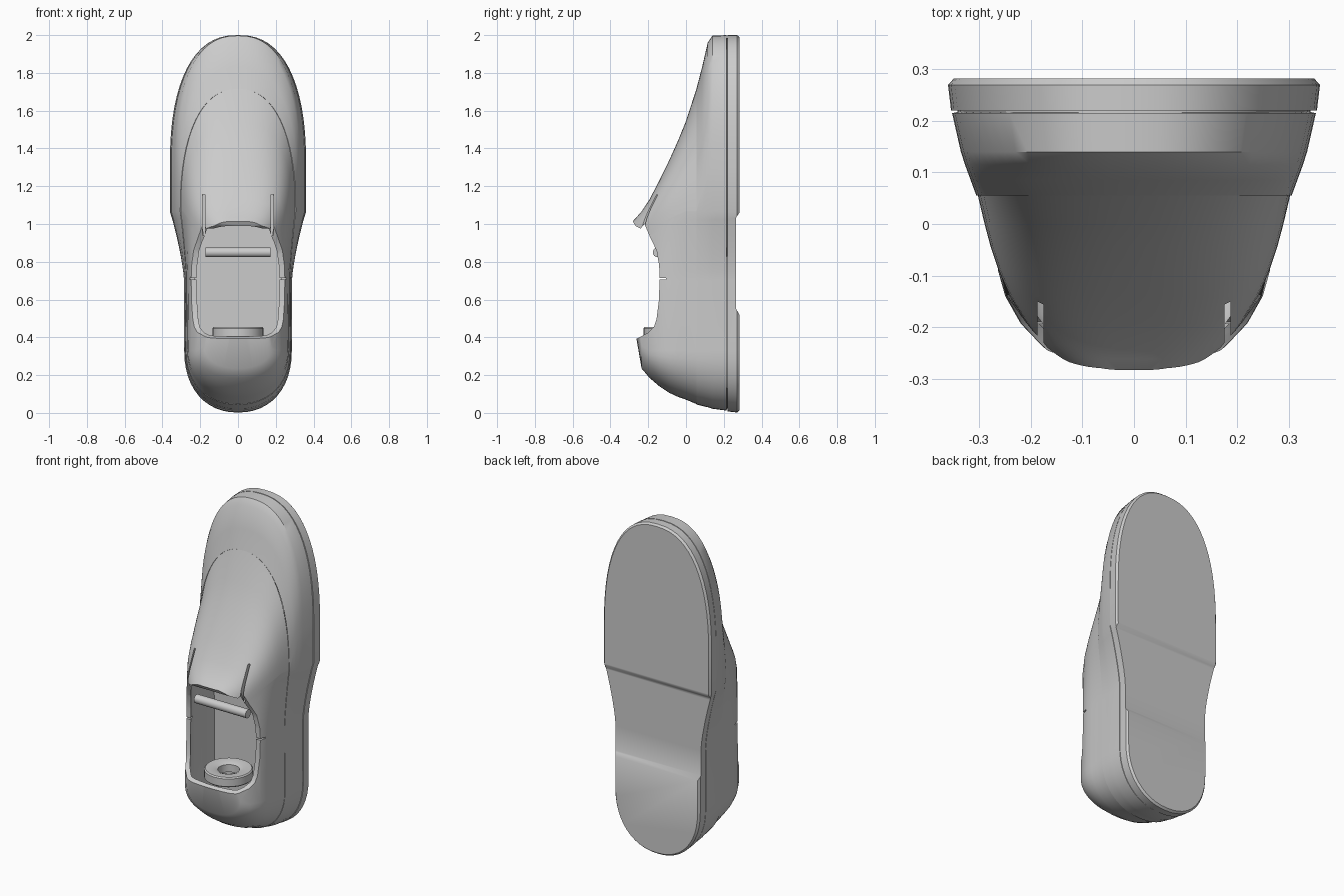
import bpy, bmesh, math
from mathutils import Vector

if "Cube" in bpy.data.objects:
    bpy.data.objects.remove(bpy.data.objects["Cube"])


def spow(v, p):
    return math.copysign(abs(v) ** p, v)


def ring(y, zt, zm, n, wt, ww, wh, zb):
    """Closed shoe outline at depth y: toe arc, waist, heel arc, mirrored."""
    half = []
    for i in range(17):                                   # toe arc
        a = math.pi / 2 * i / 16
        half.append((wt * spow(math.sin(a), 2 / n), zm + (zt - zm) * spow(math.cos(a), 2 / n)))
    zk = min(zm, 1.07)
    half.append((wt, zk - 0.004))
    for i in range(1, 9):                                 # waist
        t = 1 - i / 8
        half.append((ww + (wt - ww) * t ** 1.4, 0.7 + (zk - 0.7) * t))
    zh = max(0.33, zb + 0.12)
    for i in range(13):                                   # heel arc
        a = math.pi / 2 * i / 12
        half.append((wh * spow(math.cos(a), 2 / 2.2), zh - (zh - zb) * spow(math.sin(a), 2 / 2.2)))
    half[0] = (0, zt)
    half[-1] = (0, zb)
    pts = half + [(-x, z) for x, z in half[-2:0:-1]]
    return [Vector((x, y, z)) for x, z in pts]


def make(name, bm):
    bmesh.ops.recalc_face_normals(bm, faces=bm.faces[:])
    me = bpy.data.meshes.new(name)
    bm.to_mesh(me)
    bm.free()
    ob = bpy.data.objects.new(name, me)
    bpy.context.collection.objects.link(ob)
    return ob


def loft(name, rings, cap=False):
    bm = bmesh.new()
    loops = [[bm.verts.new(p) for p in ring(*r)] for r in rings]
    n = len(loops[0])
    for a, b in zip(loops, loops[1:]):
        for i in range(n):
            j = (i + 1) % n
            bm.faces.new((a[i], a[j], b[j], b[i]))
    if cap:
        bm.faces.new(loops[0])
        bm.faces.new(loops[-1])
    return make(name, bm)


def side_prism(name, profile, x0, x1):
    """Extrude a (y, z) side profile across x."""
    bm = bmesh.new()
    a = [bm.verts.new((x0, y, z)) for y, z in profile]
    b = [bm.verts.new((x1, y, z)) for y, z in profile]
    bm.faces.new(a)
    bm.faces.new(b)
    for i in range(len(a)):
        j = (i + 1) % len(a)
        bm.faces.new((a[i], a[j], b[j], b[i]))
    ob = make(name, bm)
    ob.hide_render = True
    return ob


def activate(ob):
    bpy.ops.object.select_all(action='DESELECT')
    ob.select_set(True)
    bpy.context.view_layer.objects.active = ob


def thicken(ob, t):
    activate(ob)
    m = ob.modifiers.new("thick", 'SOLIDIFY')
    m.thickness, m.offset = t, -1
    bpy.ops.object.modifier_apply(modifier=m.name)


def cut(ob, cutter):
    activate(ob)
    m = ob.modifiers.new("cut", 'BOOLEAN')
    m.operation, m.solver, m.object = 'DIFFERENCE', 'EXACT', cutter
    bpy.ops.object.modifier_apply(modifier=m.name)
    bpy.data.objects.remove(cutter)


def smooth(ob, deg=35):
    activate(ob)
    bpy.ops.object.shade_smooth_by_angle(angle=math.radians(deg))


# outsole with recessed arch
sole = loft("outsole", [
    (0.22, 2.0, 1.3, 2.4, 0.355, 0.284, 0.285, 0.008),
    (0.27, 2.0, 1.3, 2.4, 0.361, 0.286, 0.285, 0.002),
    (0.282, 1.99, 1.3, 2.4, 0.35, 0.276, 0.275, 0.012)], cap=True)
cut(sole, side_prism("arch_cutter", [(0.266, 0.55), (0.266, 1.035), (0.30, 1.085), (0.30, 0.49)], -0.6, 0.6))

# thin seam filler and footbed
seam = loft("sole_seam", [
    (0.212, 1.985, 1.3, 2.4, 0.343, 0.273, 0.273, 0.022),
    (0.223, 1.985, 1.3, 2.4, 0.343, 0.273, 0.273, 0.022)], cap=True)
footbed = loft("footbed", [
    (0.14, 1.92, 1.25, 2.4, 0.31, 0.26, 0.26, 0.05),
    (0.214, 1.93, 1.25, 2.4, 0.32, 0.265, 0.265, 0.05)], cap=True)

# lower side wall with the toe slope
wall = loft("side_wall", [
    (0.215, 2.0, 1.3, 2.4, 0.353, 0.283, 0.284, 0.012),
    (0.14, 1.997, 1.3, 2.4, 0.336, 0.28, 0.282, 0.022),
    (0.115, 1.96, 1.27, 2.4, 0.328, 0.278, 0.281, 0.03),
    (0.085, 1.83, 1.17, 2.35, 0.317, 0.276, 0.279, 0.037),
    (0.055, 1.715, 1.07, 2.3, 0.306, 0.274, 0.277, 0.045)])
thicken(wall, 0.025)

# upper: vamp, tongue flap and heel cup in one shell
upper = loft("upper", [
    (0.055, 1.715, 1.07, 2.3, 0.303, 0.272, 0.275, 0.047),
    (0.0, 1.545, 1.07, 2.3, 0.29, 0.268, 0.27, 0.07),
    (-0.045, 1.435, 1.05, 2.35, 0.278, 0.265, 0.268, 0.086),
    (-0.09, 1.335, 1.03, 2.4, 0.263, 0.26, 0.264, 0.107),
    (-0.14, 1.233, 1.0, 2.6, 0.241, 0.248, 0.25, 0.14),
    (-0.193, 1.13, 0.95, 3, 0.208, 0.215, 0.22, 0.185),
    (-0.235, 1.067, 0.92, 3.2, 0.176, 0.175, 0.18, 0.235),
    (-0.262, 1.036, 0.9, 3.2, 0.15, 0.14, 0.15, 0.39),
    (-0.283, 1.013, 0.9, 3.2, 0.12, 0.12, 0.12, 0.46),
    (-0.30, 0.99, 0.88, 3, 0.10, 0.10, 0.10, 0.50)])
thicken(upper, 0.025)
cut(upper, side_prism("collar_cutter", [
    (-0.4, 1.018), (-0.28, 1.012), (-0.268, 0.99), (-0.24, 0.976), (-0.22, 1.0),
    (-0.19, 0.93), (-0.156, 0.86), (-0.142, 0.78), (-0.14, 0.71), (-0.143, 0.6),
    (-0.156, 0.495), (-0.17, 0.455), (-0.2, 0.425), (-0.257, 0.395), (-0.4, 0.38)], -0.6, 0.6))
for s in (-1, 1):
    # slits beside the tongue flap
    cut(upper, side_prism("slit_cutter", [(-0.4, 0.94), (-0.4, 1.155), (-0.12, 1.155), (-0.19, 0.94)],
                          s * 0.176, s * 0.187))
    # collar notches
    cut(upper, side_prism("notch_cutter", [(-0.3, 0.703), (-0.3, 0.717), (-0.105, 0.714), (-0.105, 0.706)],
                          s * 0.15, s * 0.4))

# cross bar inside the opening
bpy.ops.mesh.primitive_cylinder_add(vertices=16, radius=0.026, depth=0.345,
                                    location=(0, -0.15, 0.85), rotation=(0, math.pi / 2, 0))
bar = bpy.context.object
bar.name = "cross_bar"

# ring inside the heel
bm = bmesh.new()
prof = [(0.06, 0.40), (0.128, 0.395), (0.135, 0.402), (0.135, 0.448), (0.128, 0.455), (0.085, 0.455), (0.06, 0.445)]
N = 32
rows = [[bm.verts.new((r * math.cos(2 * math.pi * i / N), -0.09 + r * math.sin(2 * math.pi * i / N), z))
         for r, z in prof] for i in range(N)]
for i in range(N):
    for k in range(len(prof)):
        a, b, l = rows[i], rows[(i + 1) % N], (k + 1) % len(prof)
        bm.faces.new((a[k], b[k], b[l], a[l]))
heel_ring = make("heel_ring", bm)

for ob in (sole, seam, footbed, wall, upper, bar, heel_ring):
    smooth(ob)
